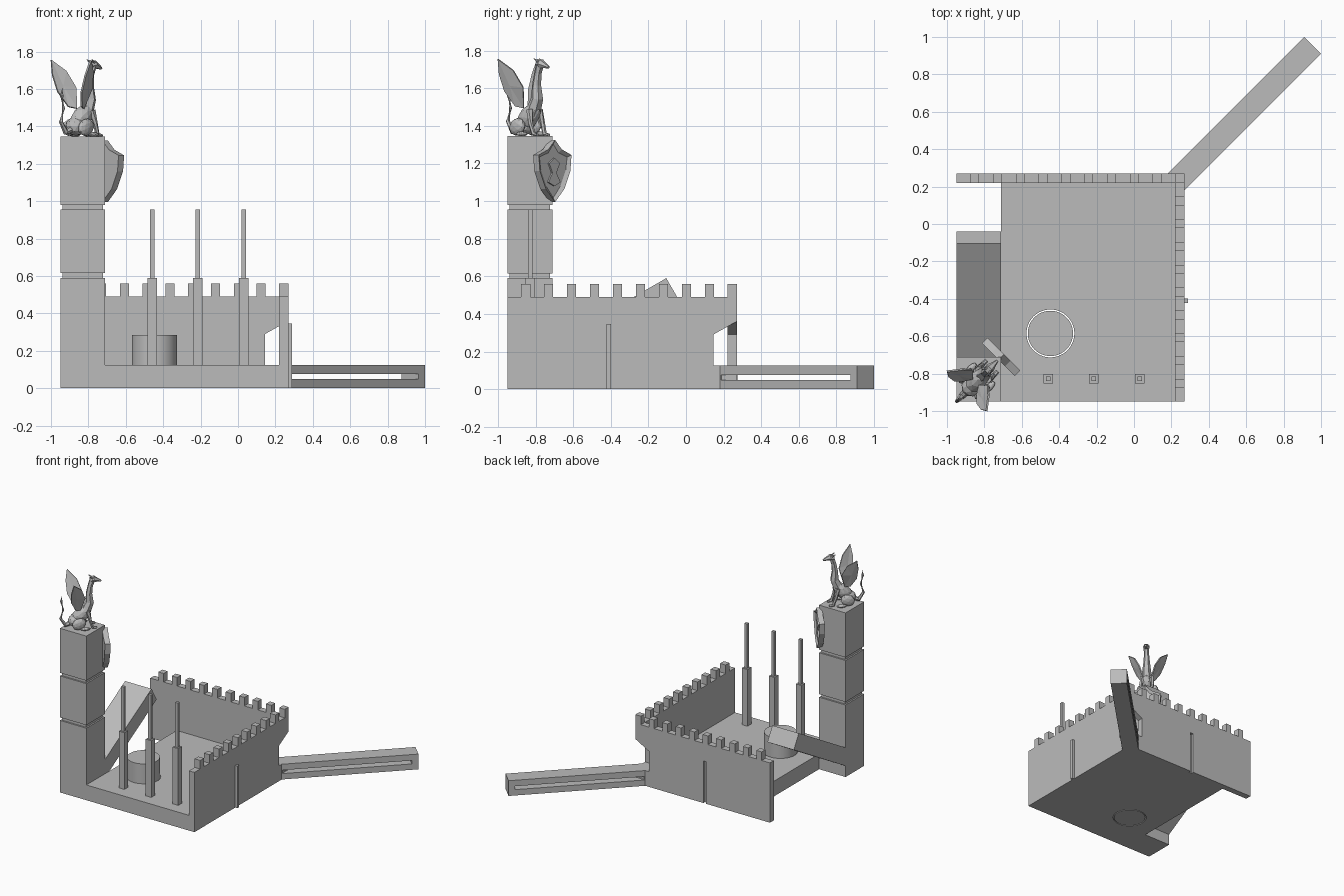
import bpy, bmesh, math
from mathutils import Vector, Matrix

if "Cube" in bpy.data.objects:
    bpy.data.objects.remove(bpy.data.objects["Cube"])

stone = bpy.data.materials.new("stone_grey")
stone.use_nodes = True
GREY = (0.5, 0.5, 0.5, 1)
stone.diffuse_color = GREY
stone.node_tree.nodes["Principled BSDF"].inputs["Base Color"].default_value = GREY

X, Y, Z = Vector((1, 0, 0)), Vector((0, 1, 0)), Vector((0, 0, 1))
DIAG = (X + Y).normalized()      # from tower corner towards the far corner
ACROSS = (X - Y).normalized()


def finish(name, bm, matrix=None):
    bmesh.ops.recalc_face_normals(bm, faces=bm.faces)
    mesh = bpy.data.meshes.new(name)
    bm.to_mesh(mesh)
    bm.free()
    ob = bpy.data.objects.new(name, mesh)
    bpy.context.collection.objects.link(ob)
    mesh.materials.append(stone)
    if matrix:
        ob.matrix_world = matrix
    return ob


def prism(name, profile, u, v, start, depth):
    """Extrude a 2D profile in the u-v plane by the vector depth."""
    bm = bmesh.new()
    face = bm.faces.new([bm.verts.new(start + u * a + v * b) for a, b in profile])
    ext = bmesh.ops.extrude_face_region(bm, geom=[face])
    bmesh.ops.translate(bm, vec=depth, verts=[g for g in ext["geom"] if isinstance(g, bmesh.types.BMVert)])
    return finish(name, bm)


def box(name, x0, x1, y0, y1, z0, z1):
    rect = [(x0, y0), (x1, y0), (x1, y1), (x0, y1)]
    return prism(name, rect, X, Y, Z * z0, Z * (z1 - z0))


def cylinder(name, x, y, r, z0, z1):
    bm = bmesh.new()
    bmesh.ops.create_cone(bm, cap_ends=True, segments=64, radius1=r, radius2=r, depth=z1 - z0)
    bmesh.ops.translate(bm, vec=(x, y, (z0 + z1) / 2), verts=bm.verts)
    return finish(name, bm)


def select(ob):
    bpy.ops.object.select_all(action="DESELECT")
    ob.select_set(True)
    bpy.context.view_layer.objects.active = ob


def cut(ob, cutter):
    mod = ob.modifiers.new("cut", "BOOLEAN")
    mod.operation, mod.solver, mod.object = "DIFFERENCE", "EXACT", cutter
    select(ob)
    bpy.ops.object.modifier_apply(modifier="cut")
    bpy.data.objects.remove(cutter)


# Courtyard floor with a round hole, and the drum standing in it
LO, HI, THICK, FLOOR = -0.95, 0.27, 0.05, 0.125
TOWER = -0.71
floor = box("floor", TOWER, HI - THICK, LO, HI - THICK, 0, FLOOR)
cut(floor, cylinder("hole_cutter", -0.447, -0.585, 0.128, -0.1, 0.3))
drum = cylinder("drum", -0.447, -0.585, 0.121, 0, 0.285)
select(drum)
bpy.ops.object.shade_smooth_by_angle()


# Battlemented walls, notched at the shared corner
def wall_profile():
    pts = [(LO, 0), (HI, 0), (HI, FLOOR), (0.145, FLOOR), (0.145, 0.29), (HI, 0.36)]
    for k in range(10):
        a = HI - 0.122 * k
        pts += [(a, 0.49), (a, 0.56), (a - 0.048, 0.56), (a - 0.048, 0.49)]
    pts.remove((HI, 0.49))
    return pts + [(LO, 0.49)]


prism("side_wall", wall_profile(), Y, Z, X * (HI - THICK), X * THICK)
back_wall = prism("back_wall", wall_profile(), X, Z, Y * (HI - THICK), Y * THICK)
cut(back_wall, box("groove_cutter", -0.372, -0.347, 0.25, 0.3, -0.1, 0.345))
box("side_tongue", HI - 0.01, 0.29, -0.422, -0.398, 0, 0.345)

# Slotted diagonal arm
arm = prism("arm", [(0.318, 0), (1.35, 0), (1.35, FLOOR), (0.318, FLOOR)],
            DIAG, Z, ACROSS * -0.063, ACROSS * 0.126)
cut(arm, prism("slot_cutter", [(0.325, 0.048), (1.3, 0.048), (1.3, 0.076), (0.325, 0.076)],
               DIAG, Z, ACROSS * -0.2, ACROSS * 0.4))

# Tower blocks around a slightly narrower core
for name, z0, z1, inset in [("tower_base", 0, 0.59, 0), ("tower_middle", 0.615, 0.955, 0),
                            ("tower_top", 0.98, 1.345, 0), ("tower_core", 0.5, 1.1, 0.012)]:
    box(name, LO + inset, TOWER - inset, LO + inset, TOWER - inset, z0, z1)

# Inclined ramp behind the tower
prism("ramp", [(-0.75, 0.218), (-0.105, 0.59), (-0.04, 0.478), (-0.75, 0.068)],
      Y, Z, X * LO, X * (TOWER - LO))

# Stepped posts along the front
for i in range(3):
    x = -0.459 + 0.2445 * i
    for part, h, top in [("lower", 0.025, 0.59), ("upper", 0.012, 0.955)]:
        box(f"post_{part}_{i + 1}", x - h, x + h, -0.828 - h, -0.828 + h, FLOOR - 0.01, top)

# Shield on the tower corner, with raised rim and a kite boss
corner = Vector((TOWER, TOWER, 0))
half = [(0.05, 1.275), (0.123, 1.245), (0.115, 1.16), (0.07, 1.065)]
outline = [(0, 1.325)] + half + [(0, 0.995)] + [(-a, b) for a, b in reversed(half)]
shield = prism("shield", outline, ACROSS, Z, corner - DIAG * 0.022, DIAG * 0.042)
bm = bmesh.new()
bm.from_mesh(shield.data)
bm.normal_update()
front = max(bm.faces, key=lambda f: f.normal.dot(DIAG))
bmesh.ops.inset_region(bm, faces=[front], thickness=0.022)
bmesh.ops.translate(bm, vec=DIAG * -0.014, verts=front.verts)
bm.to_mesh(shield.data)
bm.free()
prism("shield_boss", [(0, 1.23), (0.04, 1.2), (0.015, 1.15), (0.045, 1.1), (0, 1.08),
                      (-0.045, 1.1), (-0.015, 1.15), (-0.04, 1.2)],
      ACROSS, Z, corner, DIAG * 0.016)

# Winged beast seated on the tower: local x is forward, z is up
SEAT = Matrix.Translation((-0.83, -0.83, 1.345)) @ Matrix.Rotation(math.pi / 4, 4, "Z")


def blob(name, centre, size, tilt=0):
    bm = bmesh.new()
    bmesh.ops.create_icosphere(bm, subdivisions=2, radius=1)
    m = Matrix.Translation(centre) @ Matrix.Rotation(tilt, 4, "Y") @ Matrix.Diagonal((*size, 1))
    bm.transform(m)
    return finish(name, bm, SEAT)


def tube(name, path):
    """Tapered six-sided limb through (x, y, z, radius) points."""
    bm = bmesh.new()
    rings = []
    for i, p in enumerate(path):
        a, b = path[max(i - 1, 0)], path[min(i + 1, len(path) - 1)]
        rot = (Vector(b[:3]) - Vector(a[:3])).to_track_quat("Z", "Y")
        rings.append([bm.verts.new(Vector(p[:3]) + rot @ Vector(
            (p[3] * math.cos(t * math.pi / 3), p[3] * math.sin(t * math.pi / 3), 0))) for t in range(6)])
    for r, s in zip(rings, rings[1:]):
        for t in range(6):
            bm.faces.new((r[t], r[t - 1], s[t - 1], s[t]))
    bm.faces.new(rings[0])
    bm.faces.new(rings[-1])
    return finish(name, bm, SEAT)


blob("beast_body", (-0.01, 0, 0.1), (0.095, 0.05, 0.055), -0.75)
blob("beast_rump", (-0.05, 0, 0.055), (0.06, 0.055, 0.05))
tube("beast_neck", [(0.02, 0, 0.12, 0.042), (0.055, 0, 0.2, 0.033), (0.05, 0, 0.27, 0.025),
                    (0.06, 0, 0.335, 0.02), (0.075, 0, 0.38, 0.022)])
tube("beast_head", [(0.06, 0, 0.378, 0.02), (0.085, 0, 0.385, 0.026),
                    (0.115, 0, 0.375, 0.014), (0.14, 0, 0.365, 0.008)])
tube("beast_tail", [(-0.08, 0, 0.045, 0.024), (-0.13, 0, 0.025, 0.016), (-0.165, 0, 0.08, 0.011),
                    (-0.145, 0, 0.15, 0.008), (-0.16, 0, 0.22, 0.01), (-0.155, 0, 0.26, 0.002)])

for side, s in [("left", 1), ("right", -1)]:
    blob(f"beast_haunch_{side}", (-0.035, s * 0.06, 0.05), (0.055, 0.026, 0.045), -0.4)
    blob(f"beast_hind_foot_{side}", (0.01, s * 0.07, 0.012), (0.04, 0.018, 0.013))
    tube(f"beast_foreleg_{side}", [(0.035, s * 0.035, 0.14, 0.02), (0.05, s * 0.045, 0.07, 0.013),
                                   (0.07, s * 0.042, 0.01, 0.012), (0.1, s * 0.042, 0.006, 0.01)])
    tube(f"beast_horn_{side}", [(0.075, s * 0.012, 0.395, 0.008), (0.05, s * 0.02, 0.412, 0.002)])
    wing = [(-0.02, 0.025, 0.15), (0.01, 0.06, 0.26), (-0.025, 0.1, 0.35), (-0.09, 0.15, 0.41),
            (-0.105, 0.125, 0.33), (-0.1, 0.09, 0.24), (-0.06, 0.05, 0.16)]
    bm = bmesh.new()
    rim = [bm.verts.new((x, s * y, z)) for x, y, z in wing]
    hub = bm.verts.new((-0.06, s * 0.09, 0.27))
    for i in range(len(rim)):
        bm.faces.new((rim[i - 1], rim[i], hub))
    sheet = finish(f"beast_wing_{side}", bm, SEAT)
    solid = sheet.modifiers.new("thickness", "SOLIDIFY")
    solid.thickness, solid.offset = 0.01, 0
